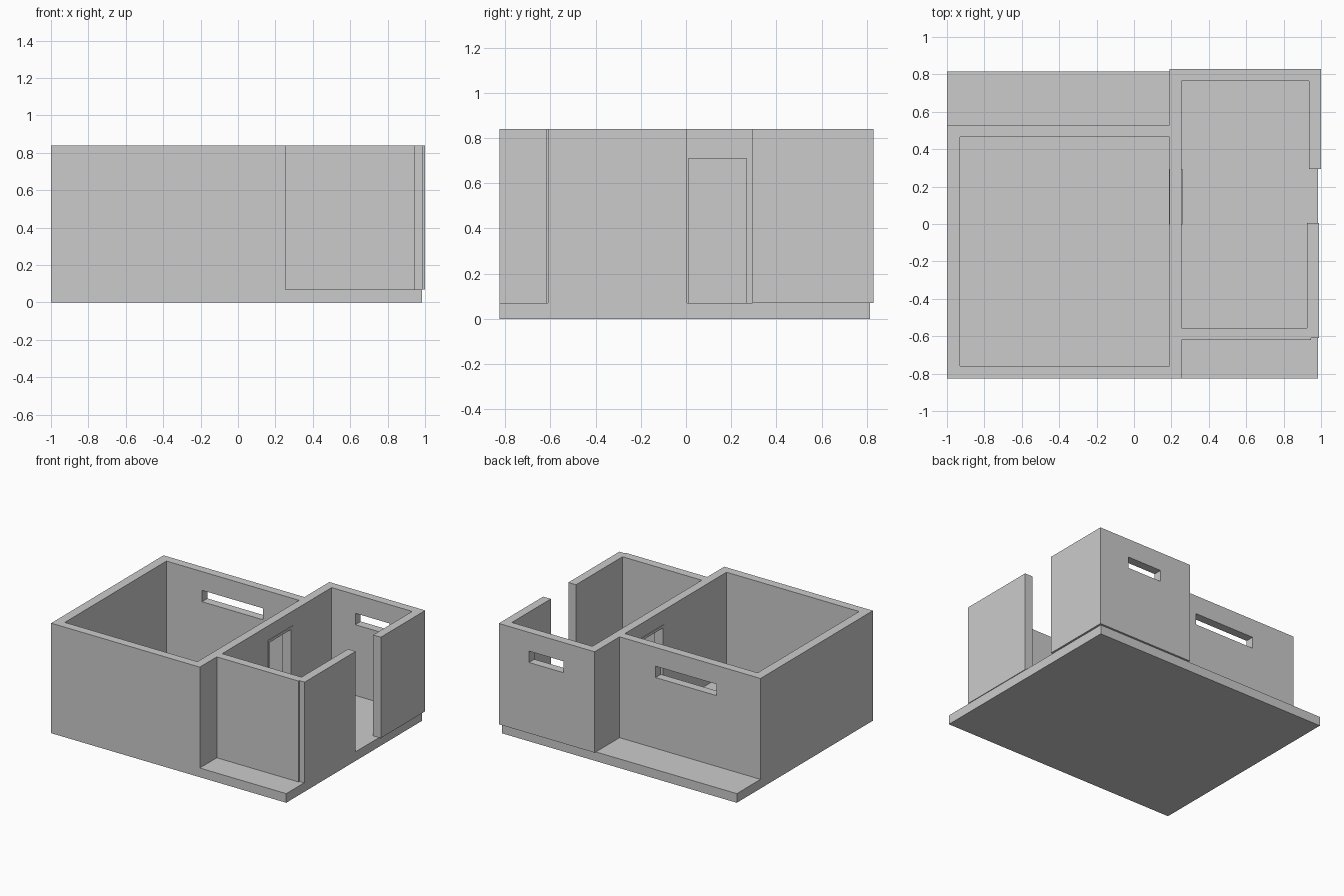
import bpy, bmesh
from mathutils import Matrix, Vector

if "Cube" in bpy.data.objects:
    bpy.data.objects.remove(bpy.data.objects["Cube"])


def box(name, x, y, z):
    """Axis-aligned box from (min, max) pairs."""
    lo, hi = (Vector(v) for v in zip(x, y, z))
    bm = bmesh.new()
    m = Matrix.Translation((lo + hi) / 2) @ Matrix.Diagonal((*(hi - lo), 1))
    bmesh.ops.create_cube(bm, size=1, matrix=m)
    mesh = bpy.data.meshes.new(name)
    bm.to_mesh(mesh)
    bm.free()
    ob = bpy.data.objects.new(name, mesh)
    bpy.context.collection.objects.link(ob)
    return ob


def combine(target, other, op):
    """Apply a boolean and remove the helper."""
    mod = target.modifiers.new(op, 'BOOLEAN')
    mod.operation, mod.solver, mod.object = op, 'EXACT', other
    bpy.context.view_layer.objects.active = target
    bpy.ops.object.modifier_apply(modifier=mod.name)
    bpy.data.objects.remove(other, do_unlink=True)


FLOOR, TOP = 0.07, 0.84
WALL = (FLOOR, TOP)
THROUGH = (FLOOR - 0.1, TOP + 0.1)
WINDOW = (0.61, 0.697)

# floor slab
box("floor_slab", (-1, 0.985), (-0.825, 0.815), (0, FLOOR))

# two overlapping room blocks make the main walls
walls = box("room_walls", (-1, 0.255), (-0.825, 0.53), WALL)
combine(walls, box("right_block", (0.19, 0.945), (-0.62, 0.83), WALL), 'UNION')

# room hollows, windows and inner doorway
for x, y, z in [
    ((-0.93, 0.19), (-0.76, 0.465), THROUGH),
    ((0.255, 1.1), (-0.555, 0.765), THROUGH),
    ((-0.63, -0.115), (0.4, 0.6), WINDOW),
    ((0.455, 0.745), (0.7, 0.9), WINDOW),
    ((0.1, 0.4), (-0.003, 0.293), (FLOOR - 0.1, 0.73)),
]:
    combine(walls, box("cutter", x, y, z), 'DIFFERENCE')

# outer side walls either side of the entrance
box("entrance_wall_back", (0.935, 1.0), (0.295, 0.83), WALL)
box("entrance_wall_front", (0.925, 0.99), (-0.61, 0.005), WALL)

# frame lining the inner doorway
frame = box("door_frame", (0.187, 0.259), (-0.003, 0.293), (FLOOR, 0.73))
combine(frame, box("cutter", (0.1, 0.4), (0.012, 0.267), (FLOOR - 0.1, 0.71)), 'DIFFERENCE')
